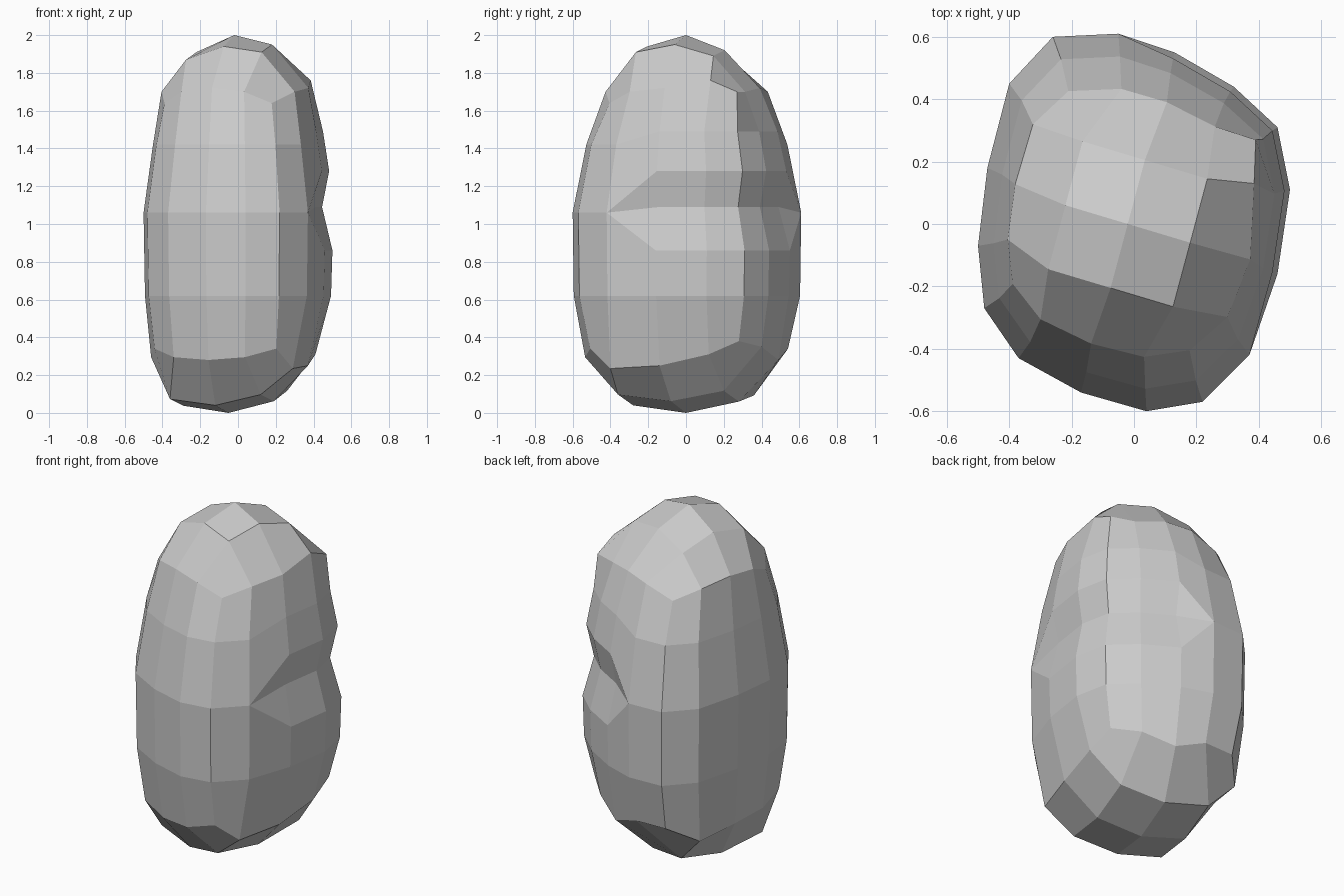
import bpy
import bmesh
from mathutils import Vector

default = bpy.data.objects.get("Cube")
if default:
    bpy.data.objects.remove(default, do_unlink=True)

# Widest outline, four edges per side, starting at the front corner on -x
OUTLINE = [(-.48, -.27), (-.37, -.43), (-.17, -.54), (.04, -.6),
           (.22, -.57), (.37, -.42), (.46, -.16), (.5, .11),
           (.46, .31), (.32, .44), (.13, .55), (-.05, .61),
           (-.26, .6), (-.4, .45), (-.47, .18), (-.5, -.07)]
SIDES = len(OUTLINE)

# Side levels: height, x scale, y scale, rise at the middle of each side
LEVELS = {
    "base": (.34, .92, .89, -.06),
    "low": (.62, .985, .99, 0),
    "lower_lip": (.86, 1, 1, 0),
    "waist": (1.06, 1, 1, 0),
    "upper_lip": (1.28, .965, .965, 0),
    "shoulder": (1.42, .9, .88, 0),
    "crown": (1.64, .81, .71, .08),
}
NOTCH = range(6, 11)
NOTCH_SCALE = .89
NOTCH_RISE = {"waist": .03, "shoulder": .07}

# Uneven corners of the stone
CHIPS = {
    ("base", 5): (.29, -.4, .235),
    ("base", 6): (.37, -.14, .25),
    ("base", 7): (.41, .12, .31),
    ("base", 8): (.4, .28, .38),
    ("base", 9): (.28, .4, .35),
    ("base", 11): (-.05, .54, .34),
    ("base", 13): (-.37, .4, .25),
    ("crown", 7): (.385, .13, 1.76),
    ("crown", 8): (.39, .27, 1.7),
}

bm = bmesh.new()


def make_ring(name, waist=None):
    """One closed loop of the side; lips join the waist outside the notch."""
    z, sx, sy, rise = LEVELS[name]
    ring = []
    for k, (x, y) in enumerate(OUTLINE):
        if name.endswith("lip") and k not in NOTCH:
            ring.append(waist[k])
            continue
        p = Vector((x * sx, y * sy, z + rise * (0, .75, 1, .75)[k % 4]))
        if k in NOTCH:
            p.z += NOTCH_RISE.get(name, 0)
            if name == "waist":
                p.x *= NOTCH_SCALE
                p.y *= NOTCH_SCALE
        ring.append(bm.verts.new(CHIPS.get((name, k), p)))
    return ring


def make_cap(ring, centre, u, v, edge_z, corner_z):
    """Fill a loop with a four by four grid of quads."""
    grid = {}
    for i in range(-2, 3):
        for j in range(-2, 3):
            if j == -2:
                grid[i, j] = ring[i + 2]
            elif i == 2:
                grid[i, j] = ring[j + 6]
            elif j == 2:
                grid[i, j] = ring[10 - i]
            elif i == -2:
                grid[i, j] = ring[14 - j]
            else:
                p = Vector(centre) + Vector(u) * i + Vector(v) * j
                p.z += (0, edge_z, corner_z)[abs(i) + abs(j)] - centre[2] * bool(i or j)
                grid[i, j] = bm.verts.new(p)
    for i in range(-2, 2):
        for j in range(-2, 2):
            bm.faces.new((grid[i, j], grid[i + 1, j],
                          grid[i + 1, j + 1], grid[i, j + 1]))


# Sides, with triangles where the notch runs out
waist = make_ring("waist")
rings = [waist if name == "waist" else make_ring(name, waist) for name in LEVELS]
for lower, upper in zip(rings, rings[1:]):
    for k in range(SIDES):
        n = (k + 1) % SIDES
        corners = list(dict.fromkeys((lower[k], lower[n], upper[n], upper[k])))
        if len(corners) > 2:
            bm.faces.new(corners)

# Rounded top and bottom
make_cap(rings[-1], (-.02, 0, 2), (.2, -.06, .02), (.055, .205, -.01), 1.93, 1.88)
make_cap(rings[0], (-.05, 0, 0), (.24, -.08, .012), (.07, .28, .01), .05, .095)
bmesh.ops.recalc_face_normals(bm, faces=bm.faces)

mesh = bpy.data.meshes.new("boulder")
bm.to_mesh(mesh)
bm.free()
boulder = bpy.data.objects.new("boulder", mesh)
bpy.context.collection.objects.link(boulder)

# Plain stone colour
stone = bpy.data.materials.new("stone_grey")
stone.use_nodes = True
colour = (.6, .6, .6, 1)
stone.diffuse_color = colour
stone.node_tree.nodes["Principled BSDF"].inputs["Base Color"].default_value = colour
mesh.materials.append(stone)
